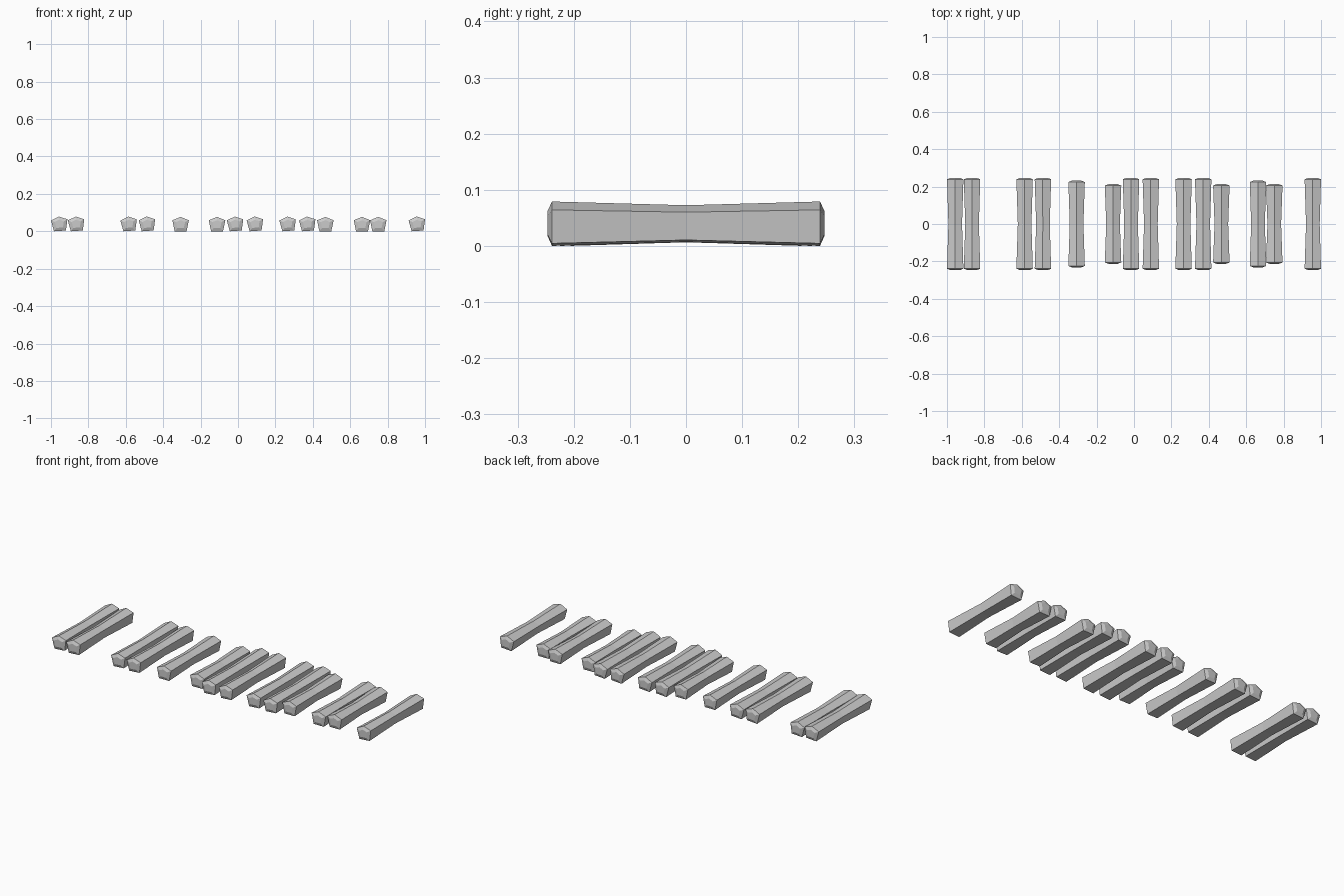
import bpy, bmesh, math

if "Cube" in bpy.data.objects:
    bpy.data.objects.remove(bpy.data.objects["Cube"])

# Five-sided log section (x, z) around its own centre
SECTION = [(-0.032, -0.038), (0.032, -0.038), (0.044, 0.021), (0.0, 0.039), (-0.044, 0.021)]
# Rings along the log: (fraction of half length, section scale)
RINGS = [(-1.0, 0.55), (-0.967, 1.0), (0.0, 0.83), (0.967, 1.0), (1.0, 0.55)]


def log(index, x, half, roll):
    c, s = math.cos(roll), math.sin(roll)
    pts = [(px * c - pz * s, px * s + pz * c) for px, pz in SECTION]
    lift = -min(p[1] for p in pts)
    mid = (max(p[0] for p in pts) + min(p[0] for p in pts)) / 2
    bm = bmesh.new()
    rings = []
    for t, k in RINGS:
        rings.append([bm.verts.new((x - mid + px * k, t * half, lift + pz * k)) for px, pz in pts])
    for a, b in zip(rings, rings[1:]):
        for i in range(5):
            j = (i + 1) % 5
            bm.faces.new((a[i], a[j], b[j], b[i]))
    bm.faces.new(rings[0])
    bm.faces.new(rings[-1])
    bmesh.ops.recalc_face_normals(bm, faces=bm.faces[:])
    name = f"log_{index:02d}"
    mesh = bpy.data.meshes.new(name)
    bm.to_mesh(mesh)
    bm.free()
    bpy.context.collection.objects.link(bpy.data.objects.new(name, mesh))


# Row of logs: centre x and half length
LOGS = [(-0.956, 0.247), (-0.866, 0.247), (-0.585, 0.247), (-0.487, 0.247),
        (-0.307, 0.232), (-0.112, 0.213), (-0.016, 0.247), (0.09, 0.247),
        (0.265, 0.247), (0.37, 0.247), (0.467, 0.213), (0.663, 0.232),
        (0.75, 0.213), (0.956, 0.247)]
for n, (x, half) in enumerate(LOGS, 1):
    log(n, x, half, math.radians(4 if half > 0.24 else 0))
